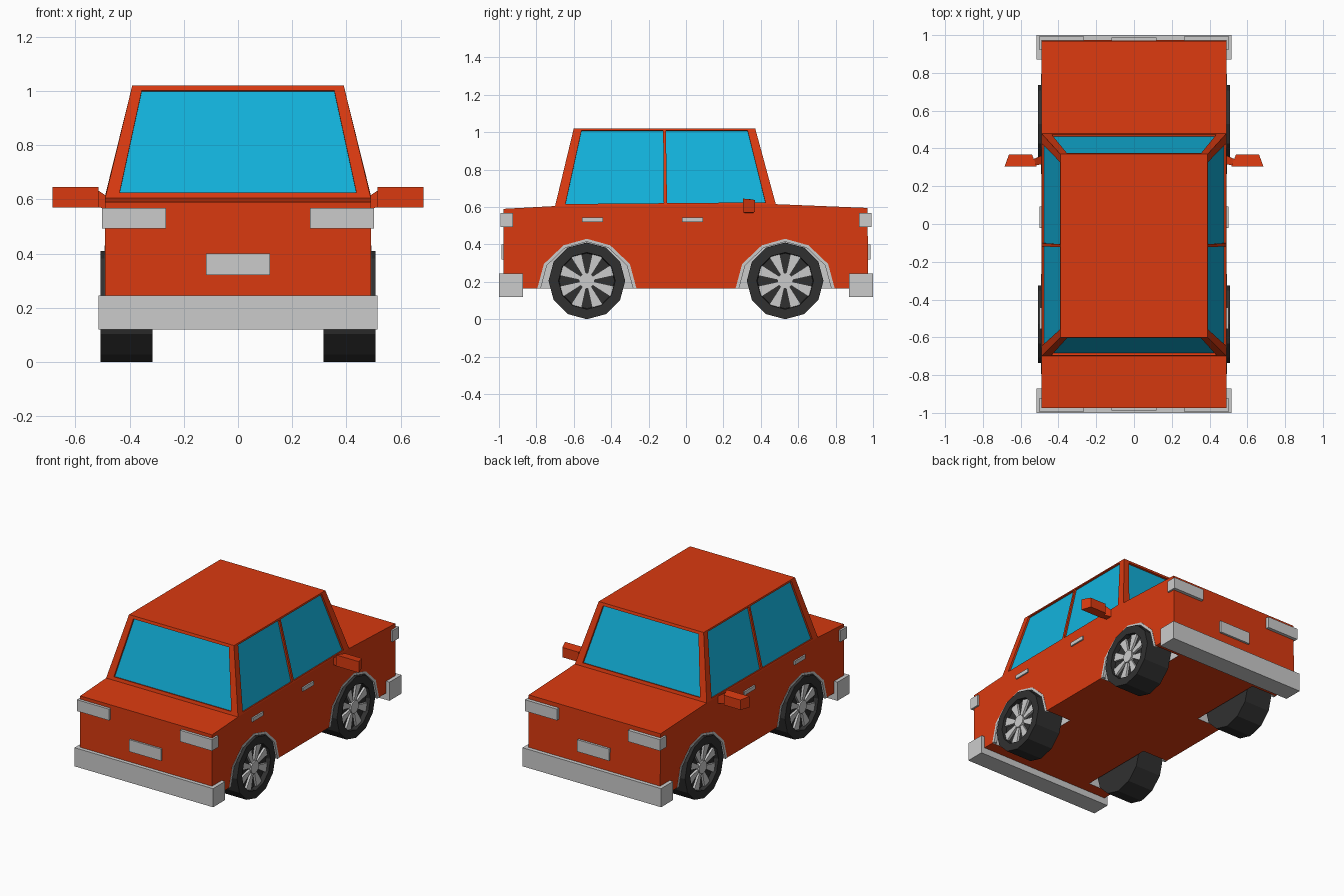
import bpy, bmesh, math
from mathutils import Vector, Matrix

if "Cube" in bpy.data.objects:
    bpy.data.objects.remove(bpy.data.objects["Cube"])


def material(name, rgb):
    m = bpy.data.materials.new(name)
    m.diffuse_color = (*rgb, 1)
    m.use_nodes = True
    m.node_tree.nodes["Principled BSDF"].inputs["Base Color"].default_value = m.diffuse_color
    return m


RED = material("red_paint", (0.70, 0.042, 0.005))
BLUE = material("blue_glass", (0.006, 0.45, 0.72))
BLACK = material("black_rubber", (0.03, 0.03, 0.03))
GREY = material("grey_trim", (0.6, 0.6, 0.6))


def finish(name, bm, *mats):
    bmesh.ops.remove_doubles(bm, verts=bm.verts, dist=1e-5)
    bmesh.ops.recalc_face_normals(bm, faces=bm.faces)
    me = bpy.data.meshes.new(name)
    bm.to_mesh(me)
    bm.free()
    for m in mats:
        me.materials.append(m)
    ob = bpy.data.objects.new(name, me)
    bpy.context.collection.objects.link(ob)
    return ob


def prism(name, profile, x0, x1, *mats, index=0):
    """Extrude a (y, z) profile from x0 to x1."""
    bm = bmesh.new()
    f = bm.faces.new([bm.verts.new((x0, y, z)) for y, z in profile])
    ext = bmesh.ops.extrude_face_region(bm, geom=[f], use_keep_orig=True)
    moved = [v for v in ext["geom"] if isinstance(v, bmesh.types.BMVert)]
    bmesh.ops.translate(bm, verts=moved, vec=(x1 - x0, 0, 0))
    for f in bm.faces:
        f.material_index = index
    return finish(name, bm, *mats)


def box(name, x, y, z, *mats):
    return prism(name, [(y[0], z[0]), (y[1], z[0]), (y[1], z[1]), (y[0], z[1])],
                 x[0], x[1], *mats)


def hull(name, points, *mats):
    bm = bmesh.new()
    for p in points:
        bm.verts.new(p)
    bmesh.ops.convex_hull(bm, input=bm.verts)
    bmesh.ops.dissolve_limit(bm, angle_limit=0.01, verts=bm.verts, edges=bm.edges)
    return finish(name, bm, *mats)


# Lower body
body = prism("body", [(-0.975, 0.165), (0.975, 0.165), (0.97, 0.595), (0.48, 0.615),
                      (-0.70, 0.605), (-0.975, 0.59)], -0.49, 0.49, RED, GREY)

# Cabin with recessed windows
B = [Vector(p) for p in ((-0.49, -0.70, 0.605), (0.49, -0.70, 0.605),
                         (0.49, 0.48, 0.615), (-0.49, 0.48, 0.615))]
T = [Vector(p) for p in ((-0.39, -0.60, 1.02), (0.39, -0.60, 1.02),
                         (0.39, 0.37, 1.02), (-0.39, 0.37, 1.02))]
bm = bmesh.new()


def quad(pts, index=0):
    bm.faces.new([bm.verts.new(p) for p in pts]).material_index = index


def window_panel(c, u0, u1, v0, v1):
    at = lambda u, v: c[0].lerp(c[1], u).lerp(c[3].lerp(c[2], u), v)
    rim = [at(u0, v0), at(u1, v0), at(u1, v1), at(u0, v1)]
    n = (c[1] - c[0]).cross(c[3] - c[0]).normalized()
    glass = [p - n * 0.012 for p in rim]
    for i in range(4):
        j = (i + 1) % 4
        quad([c[i], c[j], rim[j], rim[i]])
        quad([rim[i], rim[j], glass[j], glass[i]])
    quad(glass, 1)


for i in range(4):
    j = (i + 1) % 4
    if i % 2 == 0:
        window_panel([B[i], B[j], T[j], T[i]], 0.05, 0.95, 0.05, 0.955)
    else:
        bmid, tmid = B[i].lerp(B[j], 0.5), T[i].lerp(T[j], 0.5)
        window_panel([B[i], bmid, tmid, T[i]], 0.09, 0.985, 0.025, 0.975)
        window_panel([bmid, B[j], T[j], tmid], 0.015, 0.91, 0.025, 0.975)
quad(T)
quad(B[::-1])
finish("cabin", bm, RED, BLUE)

# Wheel arch outline
half = [(-0.265, 0.165), (-0.23, 0.295), (-0.125, 0.395)]
ARCH = half + [(0, 0.43)] + [(-y, z) for y, z in reversed(half)]


def wheel(name, s, yc):
    place = Matrix.Translation((0, yc, 0.205))
    # Tyre with dished face
    bm = bmesh.new()
    prof = [(0.315, 0), (0.315, 0.205), (0.507, 0.205), (0.507, 0.152), (0.475, 0.148), (0.475, 0)]
    vs = [bm.verts.new((s * x, 0, r)) for x, r in prof]
    es = [bm.edges.new(p) for p in zip(vs, vs[1:])]
    bmesh.ops.spin(bm, geom=vs + es, cent=(0, 0, 0), axis=(1, 0, 0),
                   angle=math.tau, steps=12, use_duplicate=False)
    bm.transform(place)
    finish(name + "_tyre", bm, BLACK)
    # Hub cap
    ring = [(yc + 0.042 * math.cos(k * math.tau / 12), 0.205 + 0.042 * math.sin(k * math.tau / 12))
            for k in range(12)]
    prism(name + "_hub", ring, s * 0.47, s * 0.498, GREY)
    # Wedge spokes
    for k in range(8):
        a = (k + 0.5) * math.tau / 8
        wedge = []
        for r, w in ((0.03, -0.009), (0.148, -0.03), (0.148, 0.03), (0.03, 0.009)):
            wedge.append((yc + r * math.cos(a) - w * math.sin(a),
                          0.205 + r * math.sin(a) + w * math.cos(a)))
        prism(name + "_spoke", wedge, s * 0.47, s * 0.49, GREY)


for s, side in ((1, "right"), (-1, "left")):
    for yc, end in ((-0.53, "front"), (0.53, "back")):
        wheel(f"{end}_{side}_wheel", s, yc)
        # Recessed wheel well
        cut = [(yc - 0.275, 0.12)] + [(yc + y, z) for y, z in ARCH] + [(yc + 0.275, 0.12)]
        cutter = prism("wheel_well_cutter", cut, s * 0.30, s * 0.6, RED, GREY, index=1)
        cutter.hide_render = True
        cutter.hide_set(True)
        mod = body.modifiers.new("wheel_well", 'BOOLEAN')
        mod.operation, mod.solver, mod.object = 'DIFFERENCE', 'EXACT', cutter
        # Arch trim
        inner = [(y * 0.93, 0.165 + (z - 0.165) * 0.94) for y, z in reversed(ARCH)]
        trim = [(yc + y, z) for y, z in ARCH + inner]
        prism(f"{end}_{side}_arch_trim", trim, s * 0.47, s * 0.492, GREY)

    # Door handles
    for y in (-0.50, 0.035):
        box(f"{side}_door_handle", (s * 0.48, s * 0.50), (y - 0.057, y + 0.057), (0.52, 0.545), GREY)

    # Wing mirror and its arm
    head = [(s * x, 0.305, z) for x in (0.515, 0.685) for z in (0.57, 0.645)]
    head += [(s * x, 0.368, z) for x in (0.54, 0.662) for z in (0.572, 0.638)]
    hull(f"{side}_mirror", head, RED)
    arm = [(s * 0.482, y, z) for y in (0.315, 0.365) for z in (0.567, 0.61)]
    arm += [(s * 0.53, y, z) for y in (0.312, 0.345) for z in (0.571, 0.642)]
    hull(f"{side}_mirror_arm", arm, RED)

# Bumpers, lamps and plates at both ends
for e, end in ((-1, "front"), (1, "back")):
    box(f"{end}_bumper", (-0.515, 0.515), (e * 0.872, e * 1.0), (0.12, 0.245), GREY)
    box(f"{end}_plate", (-0.118, 0.118), (e * 0.96, e * 0.987), (0.32, 0.40), GREY)
    for s in (-1, 1):
        box(f"{end}_lamp", (s * 0.265, s * 0.502), (e * 0.925, e * 0.993), (0.492, 0.568), GREY)
